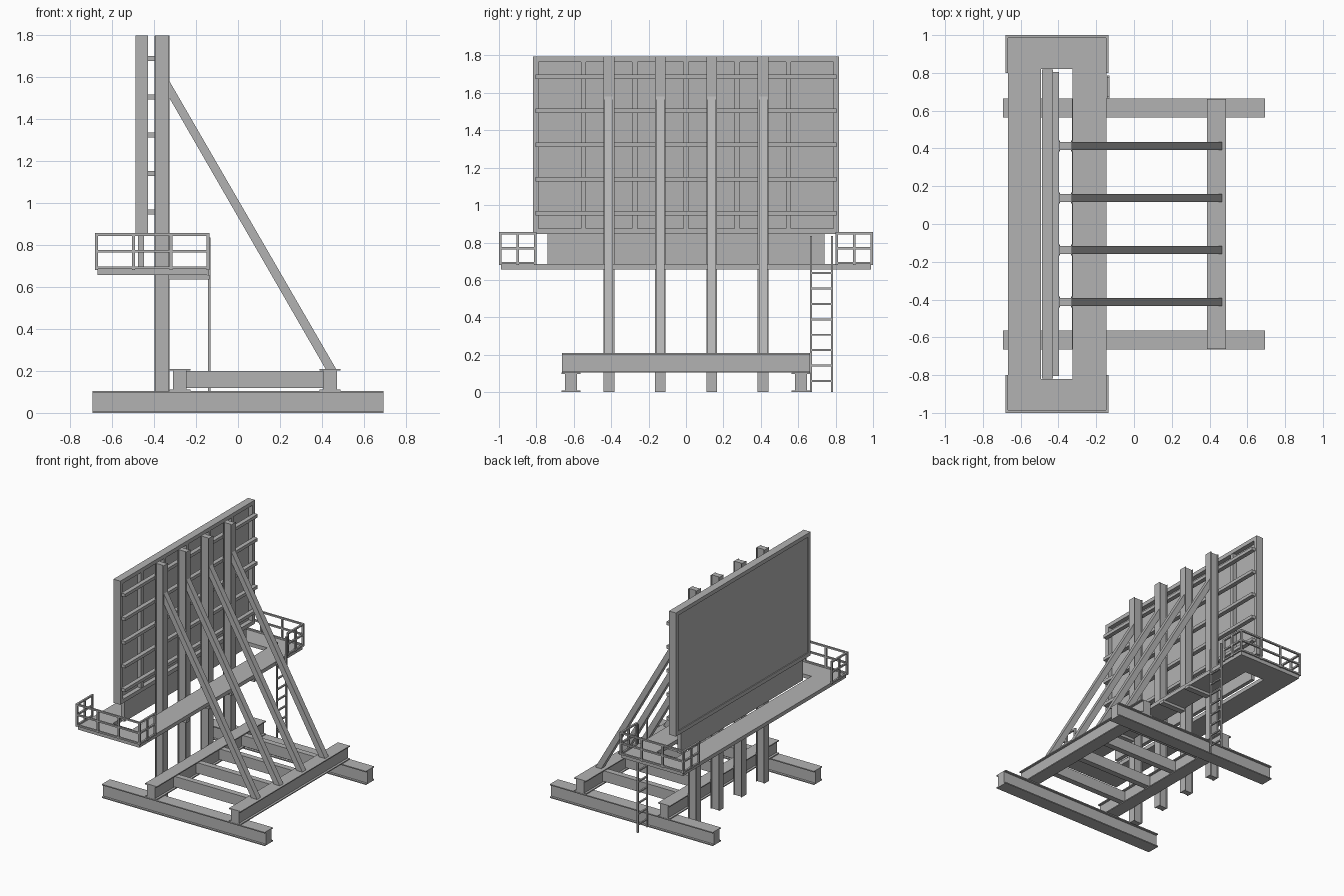
import bpy
import bmesh
from mathutils import Matrix, Vector

if "Cube" in bpy.data.objects:
    bpy.data.objects.remove(bpy.data.objects["Cube"], do_unlink=True)

# Single painted steel colour
steel = bpy.data.materials.new("grey steel")
steel.use_nodes = True
steel.diffuse_color = (0.45, 0.45, 0.45, 1)
steel.node_tree.nodes["Principled BSDF"].inputs["Base Color"].default_value = steel.diffuse_color


def finish(name, bm):
    bmesh.ops.recalc_face_normals(bm, faces=bm.faces)
    mesh = bpy.data.meshes.new(name)
    bm.to_mesh(mesh)
    bm.free()
    mesh.materials.append(steel)
    obj = bpy.data.objects.new(name, mesh)
    bpy.context.collection.objects.link(obj)
    return obj


def boxes(name, spans):
    """One object made of boxes, each given as x, y and z ranges."""
    bm = bmesh.new()
    for span in spans:
        size = Vector([b - a for a, b in span])
        mid = Vector([(a + b) / 2 for a, b in span])
        bmesh.ops.create_cube(bm, size=1, matrix=Matrix.Translation(mid) @ Matrix.Diagonal(size).to_4x4())
    return finish(name, bm)


def prism(name, outline, place, start, end):
    """Extrude a flat outline; place(u, v, t) maps it into space."""
    bm = bmesh.new()
    face = bm.faces.new([bm.verts.new(place(u, v, start)) for u, v in outline])
    shift = Vector(place(0, 0, end)) - Vector(place(0, 0, start))
    new = bmesh.ops.extrude_face_region(bm, geom=[face], use_keep_orig=True)["geom"]
    bmesh.ops.translate(bm, vec=shift, verts=[g for g in new if isinstance(g, bmesh.types.BMVert)])
    return finish(name, bm)


def i_section(width, web, height, flange):
    """I outline centred on the origin."""
    w, t, h = width / 2, web / 2, height / 2
    k = h - flange
    right = [(w, -h), (w, -k), (t, -k), (t, k), (w, k), (w, h)]
    return right + [(-u, -v) for u, v in right]


def around(c, w):
    return (c - w / 2, c + w / 2)


column_ys = [-0.4125, -0.1375, 0.1375, 0.4125]

# Base: two skids and two cross beams
skid = i_section(0.1, 0.066, 0.105, 0.008)
for side, y0 in (("left", 0.615), ("right", -0.615)):
    prism("skid_" + side, skid, lambda u, v, t: (t, y0 + u, 0.0525 + v), -0.693, 0.693)
for side, x0 in (("near", -0.277), ("far", 0.437)):
    prism("cross_beam_" + side, skid, lambda u, v, t: (x0 + u, t, 0.157 + v), -0.662, 0.662)

# Columns with their tie beams, braces and platform brackets
column = i_section(0.058, 0.042, 0.07, 0.006)
brace = [(-0.33, 1.585), (-0.33, 1.505), (0.418, 0.207), (0.468, 0.207)]
for i, y0 in enumerate(column_ys, 1):
    prism(f"column_{i}", column, lambda u, v, t: (-0.362 + v, y0 + u, t), 0, 1.795)
    prism(f"brace_{i}", brace, lambda u, v, t: (u, t, v), y0 - 0.022, y0 + 0.022)
    boxes(f"tie_beam_{i}", [((-0.245, 0.405), around(y0, 0.044), (0.118, 0.2))])
    boxes(f"platform_bracket_{i}", [((-0.33, -0.135), around(y0, 0.044), (0.636, 0.657))])

# Display panel: rim, recessed sheet, stiffeners and lower board
px, py, low, high, rim = (-0.487, -0.428), 0.818, 0.845, 1.795, 0.03
boxes("panel_rim", [
    (px, (-py, py), (low, low + rim)), (px, (-py, py), (high - rim, high)),
    (px, (-py, rim - py), (low + rim, high - rim)), (px, (py - rim, py), (low + rim, high - rim))])
boxes("panel_sheet", [((-0.48, -0.462), (rim - py, py - rim), (low + rim, high - rim))])
boxes("panel_stiffeners", [((-0.463, -0.43), around(0.274 * k, 0.027), (low + rim, high - rim))
                           for k in range(-2, 3)])
boxes("panel_rails", [((-0.429, -0.396), (-0.805, 0.805), around(0.957 + 0.1825 * k, 0.024))
                      for k in range(5)])
boxes("lower_board", [((-0.475, -0.447), (-0.74, 0.74), (0.68, 0.85))])

# Walkway deck with a slot around the panel
deck = (0.656, 0.685)
boxes("walkway", [
    ((-0.668, -0.492), (-0.82, 0.82), deck), ((-0.325, -0.145), (-0.82, 0.82), deck),
    ((-0.668, -0.145), (0.82, 0.99), deck), ((-0.668, -0.145), (-0.99, -0.82), deck)])

# Guard rails at both ends of the walkway
bar = 0.014
back, front, outer, inner = -0.674, -0.142, 0.993, 0.807
for side, s in (("left", 1), ("right", -1)):
    spans = []
    posts = [(back + (front - back) * k / 3, outer) for k in range(4)]
    posts += [(x, y) for x in (back, front) for y in (inner, (inner + outer) / 2)]
    for x, y in posts:
        spans.append((around(x, bar), around(s * y, bar), (0.68, 0.855)))
    for z in (0.69, 0.77, 0.849):
        spans.append(((back, front), around(s * outer, bar), around(z, 0.012)))
        for x in (back, front):
            spans.append((around(x, bar), sorted((s * inner, s * outer)), around(z, 0.012)))
    boxes("guard_rail_" + side, spans)

# Ladder
ladder_x = (-0.143, -0.131)
spans = [(ladder_x, around(y, 0.011), (0, 0.835)) for y in (0.669, 0.781)]
spans += [(ladder_x, (0.669, 0.781), around(0.06 + 0.0823 * k, 0.01)) for k in range(8)]
boxes("ladder", spans)
